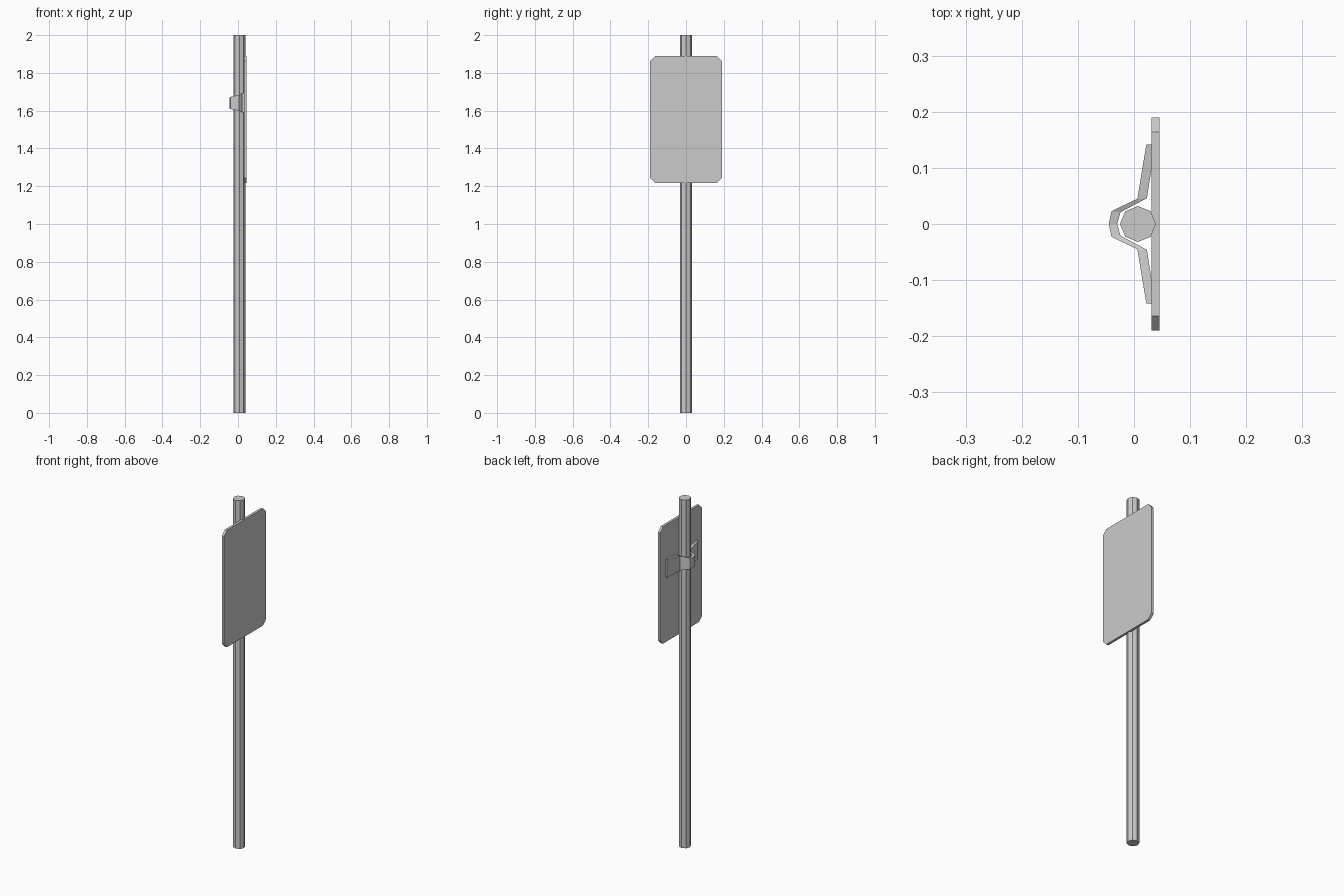
import bpy, bmesh, math

if "Cube" in bpy.data.objects:
    bpy.data.objects.remove(bpy.data.objects["Cube"])


def make_object(name, bm):
    bmesh.ops.recalc_face_normals(bm, faces=bm.faces)
    mesh = bpy.data.meshes.new(name)
    bm.to_mesh(mesh)
    bm.free()
    obj = bpy.data.objects.new(name, mesh)
    bpy.context.collection.objects.link(obj)
    return obj


def prism(name, points, offset):
    """Extrude a closed outline along an offset vector."""
    bm = bmesh.new()
    face = bm.faces.new([bm.verts.new(p) for p in points])
    new = bmesh.ops.extrude_face_region(bm, geom=[face], use_keep_orig=True)["geom"]
    verts = [g for g in new if isinstance(g, bmesh.types.BMVert)]
    bmesh.ops.translate(bm, verts=verts, vec=offset)
    return make_object(name, bm)


# Octagonal pole
ring = [math.tau * i / 8 for i in range(8)]
prism("pole", [(0.007 + 0.032 * math.cos(a), 0.032 * math.sin(a), 0) for a in ring], (0, 0, 2))

# Sign panel with clipped corners
W, B, T, C = 0.19, 1.217, 1.889, 0.026
outline = [(-W + C, B), (W - C, B), (W, B + C), (W, T - C),
           (W - C, T), (-W + C, T), (-W, T - C), (-W, B + C)]
prism("sign_panel", [(0.031, y, z) for y, z in outline], (0.014, 0, 0))

# Clamp strap wrapped behind the pole: (outer x, y, inner x, y, half height)
half = [(-0.045, 0, -0.030, 0, 0.029),
        (-0.040, 0.023, -0.024, 0.021, 0.032),
        (0.006, 0.045, 0.023, 0.046, 0.042),
        (0.022, 0.142, 0.038, 0.142, 0.052)]
sections = [(ox, -oy, ix, -iy, h) for ox, oy, ix, iy, h in half[:0:-1]] + half
Z = 1.641
bm = bmesh.new()
loops = [[bm.verts.new(p) for p in ((ox, oy, Z - h), (ox, oy, Z + h),
                                    (ix, iy, Z + h), (ix, iy, Z - h))]
         for ox, oy, ix, iy, h in sections]
for a, b in zip(loops, loops[1:]):
    for i in range(4):
        j = (i + 1) % 4
        bm.faces.new((a[i], a[j], b[j], b[i]))
bm.faces.new(loops[0])
bm.faces.new(loops[-1])
make_object("clamp_strap", bm)
